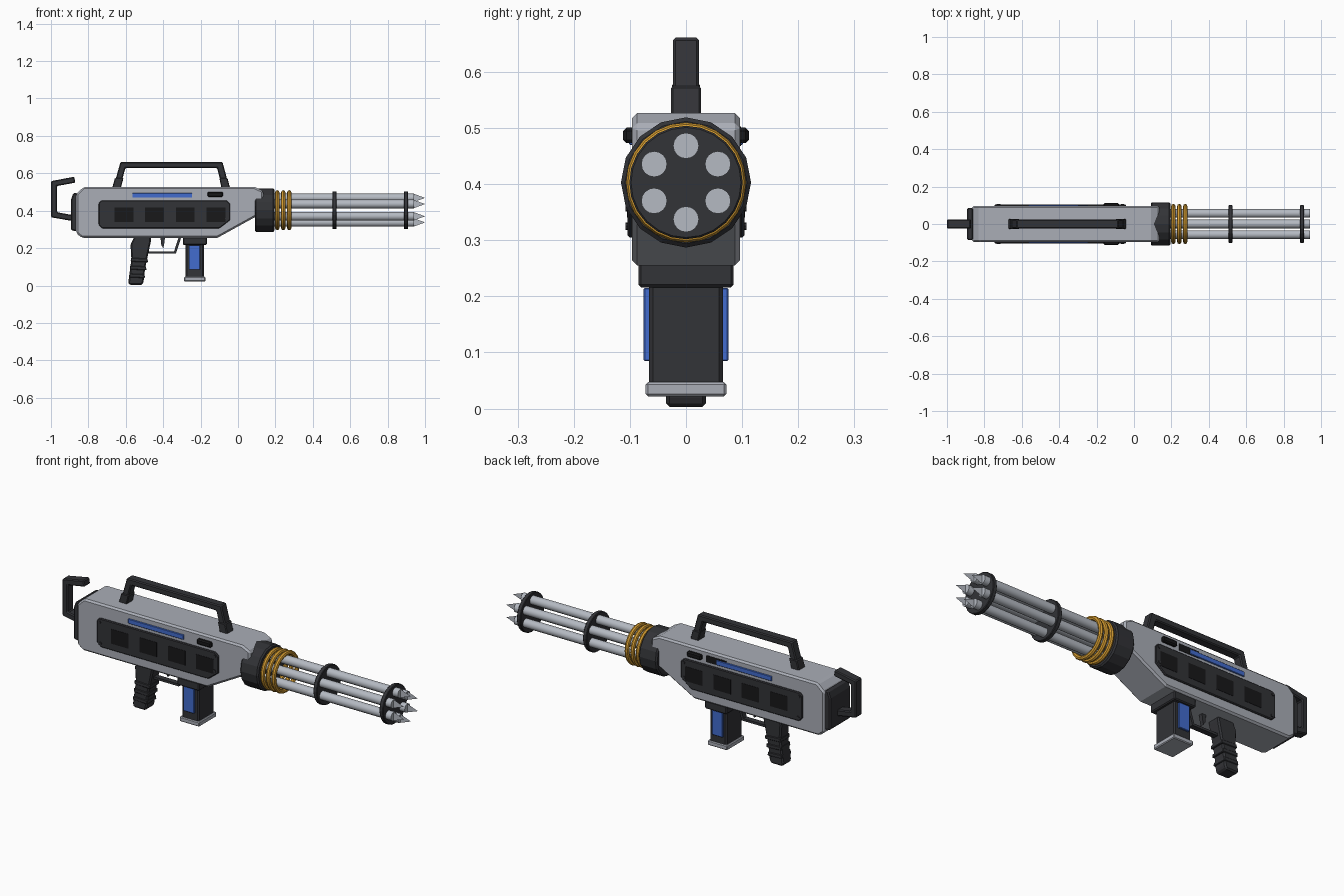
import bpy, bmesh, math
from mathutils import Matrix, Vector

if "Cube" in bpy.data.objects:
    bpy.data.objects.remove(bpy.data.objects["Cube"])


def material(name, rgb):
    m = bpy.data.materials.new(name)
    m.diffuse_color = (*rgb, 1)
    m.use_nodes = True
    m.node_tree.nodes["Principled BSDF"].inputs["Base Color"].default_value = m.diffuse_color
    return m


GREY = material("light_grey", (0.40, 0.42, 0.47))
STEEL = material("steel", (0.46, 0.49, 0.54))
DARK = material("dark", (0.032, 0.033, 0.038))
BLACK = material("black", (0.009, 0.009, 0.010))
BLUE = material("blue", (0.055, 0.15, 0.62))
GOLD = material("gold", (0.66, 0.33, 0.03))
AXIS_Z = 0.403


def finish(name, bm, mat, bevel=0):
    bmesh.ops.recalc_face_normals(bm, faces=bm.faces)
    me = bpy.data.meshes.new(name)
    bm.to_mesh(me)
    bm.free()
    ob = bpy.data.objects.new(name, me)
    bpy.context.collection.objects.link(ob)
    me.materials.append(mat)
    if bevel:
        mod = ob.modifiers.new("bevel", 'BEVEL')
        mod.width, mod.segments = bevel, 1
        mod.limit_method, mod.angle_limit = 'ANGLE', math.radians(30)
    return ob


def prism(name, pts, y0, y1, mat, bevel=0):
    """Extrude an x-z outline from y0 to y1."""
    bm = bmesh.new()
    face = bm.faces.new([bm.verts.new((x, y0, z)) for x, z in pts])
    ext = bmesh.ops.extrude_face_region(bm, geom=[face])["geom"]
    verts = [v for v in ext if isinstance(v, bmesh.types.BMVert)]
    bmesh.ops.translate(bm, verts=verts, vec=(0, y1 - y0, 0))
    return finish(name, bm, mat, bevel)


def box(name, x0, x1, z0, z1, y0, y1, mat, bevel=0):
    return prism(name, [(x0, z0), (x1, z0), (x1, z1), (x0, z1)], y0, y1, mat, bevel)


def rod(name, x0, x1, r, y, z, mat, sides=16, bevel=0):
    """Cylinder along x."""
    bm = bmesh.new()
    mtx = Matrix.Translation(((x0 + x1) / 2, y, z)) @ Matrix.Rotation(math.pi / 2, 4, 'Y')
    bmesh.ops.create_cone(bm, cap_ends=True, segments=sides, radius1=r, radius2=r,
                          depth=x1 - x0, matrix=mtx)
    return finish(name, bm, mat, bevel)


def smooth(ob):
    bpy.ops.object.select_all(action='DESELECT')
    ob.select_set(True)
    bpy.context.view_layer.objects.active = ob
    bpy.ops.object.shade_smooth_by_angle(angle=math.radians(35))


# Main housing with sloped front underside
prism("housing", [(-0.865, 0.28), (-0.835, 0.255), (-0.11, 0.255), (0.135, 0.39),
                  (0.135, 0.505), (0.09, 0.527), (-0.825, 0.527), (-0.865, 0.49)],
      -0.096, 0.096, GREY, 0.009)

# Rear plate and shoulder hook
prism("rear_plate", [(-0.86, 0.29), (-0.893, 0.295), (-0.893, 0.46), (-0.88, 0.495), (-0.86, 0.495)],
      -0.085, 0.085, DARK, 0.006)
prism("shoulder_hook", [(-0.885, 0.345), (-1.0, 0.365), (-1.0, 0.558), (-0.875, 0.582),
                        (-0.87, 0.55), (-0.968, 0.532), (-0.968, 0.392), (-0.885, 0.377)],
      -0.025, 0.025, DARK, 0.005)

# Carry handle with wider feet
prism("carry_handle", [(-0.668, 0.52), (-0.628, 0.661), (-0.083, 0.661), (-0.045, 0.52),
                       (-0.083, 0.52), (-0.112, 0.628), (-0.602, 0.628), (-0.632, 0.52)],
      -0.0235, 0.0235, DARK, 0.005)
prism("handle_foot_rear", [(-0.673, 0.52), (-0.658, 0.575), (-0.612, 0.575), (-0.627, 0.52)],
      -0.027, 0.027, DARK, 0.004)
prism("handle_foot_front", [(-0.042, 0.52), (-0.056, 0.575), (-0.1, 0.575), (-0.088, 0.52)],
      -0.027, 0.027, DARK, 0.004)

# Side details, mirrored on both faces
for s, side in ((-1, "front"), (1, "back")):
    prism(f"side_panel_{side}", [(-0.745, 0.44), (-0.73, 0.455), (-0.06, 0.455), (-0.042, 0.438),
                                 (-0.042, 0.35), (-0.1, 0.305), (-0.725, 0.305), (-0.745, 0.325)],
          s * 0.09, s * 0.104, DARK, 0.004)
    for i in range(4):
        x = -0.61 + i * 0.164
        box(f"panel_window_{side}_{i}", x - 0.05, x + 0.05, 0.341, 0.417, s * 0.1, s * 0.1055, BLACK)
    for i, (x, z) in enumerate([(-0.727, 0.435), (-0.722, 0.325), (-0.06, 0.435), (-0.062, 0.358)]):
        bm = bmesh.new()
        mtx = Matrix.Translation((x, s * 0.103, z)) @ Matrix.Rotation(math.pi / 2, 4, 'X')
        bmesh.ops.create_cone(bm, cap_ends=True, segments=8, radius1=0.007, radius2=0.007,
                              depth=0.01, matrix=mtx)
        finish(f"panel_screw_{side}_{i}", bm, DARK)
    box(f"light_strip_{side}", -0.565, -0.245, 0.47, 0.495, s * 0.09, s * 0.102, BLUE, 0.002)
    box(f"side_button_{side}", -0.163, -0.08, 0.473, 0.501, s * 0.09, s * 0.112, BLACK, 0.006)
    box(f"magazine_panel_{side}", -0.263, -0.203, 0.085, 0.215, s * 0.06, s * 0.0755, BLUE, 0.002)
box("side_port", -0.3, -0.185, 0.468, 0.503, 0.09, 0.098, BLACK)

# Pistol grip with raised bands
prism("grip", [(-0.555, 0.26), (-0.575, 0.22), (-0.57, 0.14), (-0.587, 0.015), (-0.58, 0.003),
               (-0.512, 0.003), (-0.505, 0.02), (-0.497, 0.09), (-0.465, 0.24), (-0.465, 0.26)],
      -0.036, 0.036, DARK, 0.007)
for i in range(3):
    z = 0.148 - i * 0.042
    xl, xr = -0.572 - i * 0.004, -0.484 - i * 0.008
    prism(f"grip_band_{i}", [(xl, z), (xr, z - 0.004), (xr + 0.003, z - 0.024), (xl - 0.002, z - 0.02)],
          -0.039, 0.039, DARK, 0.003)

# Trigger and guard
prism("trigger_guard", [(-0.48, 0.17), (-0.332, 0.17), (-0.303, 0.26), (-0.317, 0.26),
                        (-0.342, 0.182), (-0.48, 0.182)], -0.014, 0.014, DARK)
prism("trigger", [(-0.415, 0.26), (-0.41, 0.215), (-0.4, 0.2), (-0.395, 0.22), (-0.39, 0.26)],
      -0.01, 0.01, DARK)

# Magazine
box("magazine_well", -0.293, -0.167, 0.216, 0.26, -0.085, 0.085, DARK, 0.005)
box("magazine", -0.28, -0.182, 0.04, 0.225, -0.066, 0.066, DARK, 0.007)
box("magazine_base", -0.288, -0.174, 0.022, 0.047, -0.072, 0.072, GREY, 0.004)

# Barrel collar and gold rings
rod("barrel_collar", 0.09, 0.195, 0.116, 0, AXIS_Z, DARK, 16, 0.007)
for i in range(3):
    bm = bmesh.new()
    n, m = 24, 8
    grid = [[bm.verts.new((0.21 + i * 0.032 + 0.0115 * math.sin(2 * math.pi * b / m),
                           (0.0955 + 0.0115 * math.cos(2 * math.pi * b / m)) * math.cos(2 * math.pi * a / n),
                           AXIS_Z + (0.0955 + 0.0115 * math.cos(2 * math.pi * b / m)) * math.sin(2 * math.pi * a / n)))
             for b in range(m)] for a in range(n)]
    for a in range(n):
        for b in range(m):
            a2, b2 = (a + 1) % n, (b + 1) % m
            bm.faces.new((grid[a][b], grid[a2][b], grid[a2][b2], grid[a][b2]))
    smooth(finish(f"gold_ring_{i}", bm, GOLD))

# Barrel spacer discs
for name, x in (("middle_disc", 0.505), ("muzzle_disc", 0.887)):
    rod(name, x, x + 0.022, 0.101, 0, AXIS_Z, DARK, 24, 0.003)

# Six barrels, each with a flat pointed blade at the muzzle
for i in range(6):
    a = math.pi / 2 + i * math.pi / 3
    y, z = 0.0655 * math.cos(a), AXIS_Z + 0.0655 * math.sin(a)
    smooth(rod(f"barrel_{i}", 0.18, 0.94, 0.023, y, z, STEEL, 16))
    bm = bmesh.new()
    bm.faces.new([bm.verts.new(Vector(p)) for p in
                  ((0.938, y, z - 0.023), (1.0, y, z), (0.938, y, z + 0.023))])
    finish(f"muzzle_blade_{i}", bm, STEEL)
